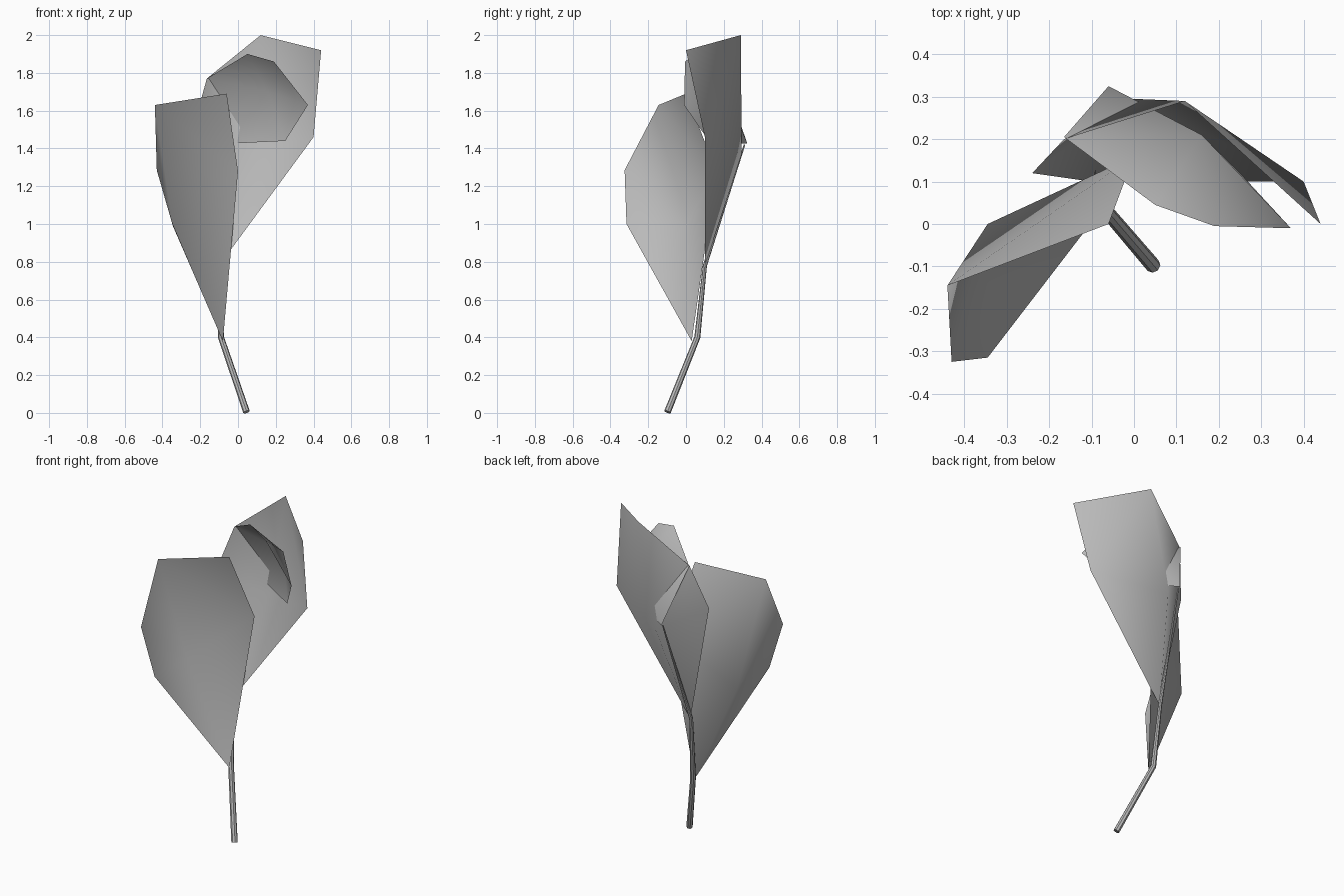
import bpy
import bmesh
from mathutils import Vector

cube = bpy.data.objects.get("Cube")
if cube:
    bpy.data.objects.remove(cube, do_unlink=True)

# One plain grey for everything
grey = bpy.data.materials.new("soft_grey")
grey.use_nodes = True
COLOUR = (0.5, 0.5, 0.5, 1)
grey.diffuse_color = COLOUR
grey.node_tree.nodes["Principled BSDF"].inputs["Base Color"].default_value = COLOUR


def finish(name, bm):
    bmesh.ops.recalc_face_normals(bm, faces=bm.faces)
    mesh = bpy.data.meshes.new(name)
    bm.to_mesh(mesh)
    bm.free()
    mesh.materials.append(grey)
    for poly in mesh.polygons:
        poly.use_smooth = True
    obj = bpy.data.objects.new(name, mesh)
    bpy.context.collection.objects.link(obj)
    return obj


def leaf(name, rim, centre):
    """Cupped sheet: rim runs base, side, shoulder, tip, ...; centre is the hollow."""
    bm = bmesh.new()
    verts = [bm.verts.new(p) for p in rim]
    mid = bm.verts.new(centre)
    return bm, verts, mid


def folded_leaf(name, rim, centre):
    # The shoulder triangle folds over between side and tip
    bm, (base, side, shoulder, tip, upper, lower), mid = leaf(name, rim, centre)
    bm.faces.new((side, shoulder, tip))
    ring = (base, side, tip, upper, lower)
    for a, b in zip(ring, ring[1:] + ring[:1]):
        bm.faces.new((a, b, mid))
    return finish(name, bm)


def domed_leaf(name, rim, centre):
    bm, ring, mid = leaf(name, rim, centre)
    for a, b in zip(ring, ring[1:] + ring[:1]):
        bm.faces.new((a, b, mid))
    return finish(name, bm)


# Large leaf at the front
folded_leaf("front_leaf", [
    (-0.08, 0.03, 0.38), (0, 0.16, 1.28), (-0.06, 0, 1.69),
    (-0.44, -0.145, 1.63), (-0.43, -0.325, 1.285), (-0.345, -0.315, 1),
], (-0.345, 0, 0.99))

# Large leaf at the back
folded_leaf("back_leaf", [
    (-0.1, 0.1, 0.78), (0.4, 0.1, 1.46), (0.44, 0, 1.92),
    (0.12, 0.29, 2), (-0.165, 0.2, 1.77), (-0.24, 0.12, 1.5),
], (0, 0.295, 1.37))

# Small hood at the end of the stem
domed_leaf("hood_leaf", [
    (-0.06, 0.325, 1.425), (-0.165, 0.205, 1.77), (0.05, 0.045, 1.9),
    (0.19, -0.005, 1.86), (0.37, -0.01, 1.63), (0.25, 0.12, 1.44),
], (0.16, 0.21, 1.7))

# Bent, tapering stem
path = [Vector(p) for p in (
    (0.045, -0.098, 0.005), (-0.09, 0.06, 0.4),
    (-0.105, 0.1, 0.78), (-0.06, 0.31, 1.42))]
radii = (0.018, 0.016, 0.011, 0.004)
SIDES = 8
bm = bmesh.new()
rings = []
for i, (point, radius) in enumerate(zip(path, radii)):
    ahead = path[min(i + 1, len(path) - 1)] - path[max(i - 1, 0)]
    turn = Vector((0, 0, 1)).rotation_difference(ahead)
    made = bmesh.ops.create_circle(bm, segments=SIDES, radius=radius)["verts"]
    for v in made:
        v.co = point + turn @ v.co
    rings.append(made)
for low, high in zip(rings, rings[1:]):
    for j in range(SIDES):
        k = (j + 1) % SIDES
        bm.faces.new((low[j], low[k], high[k], high[j]))
bm.faces.new(rings[0])
stem = finish("stem", bm)
bpy.context.view_layer.objects.active = stem
stem.select_set(True)
bpy.ops.object.shade_smooth_by_angle()
